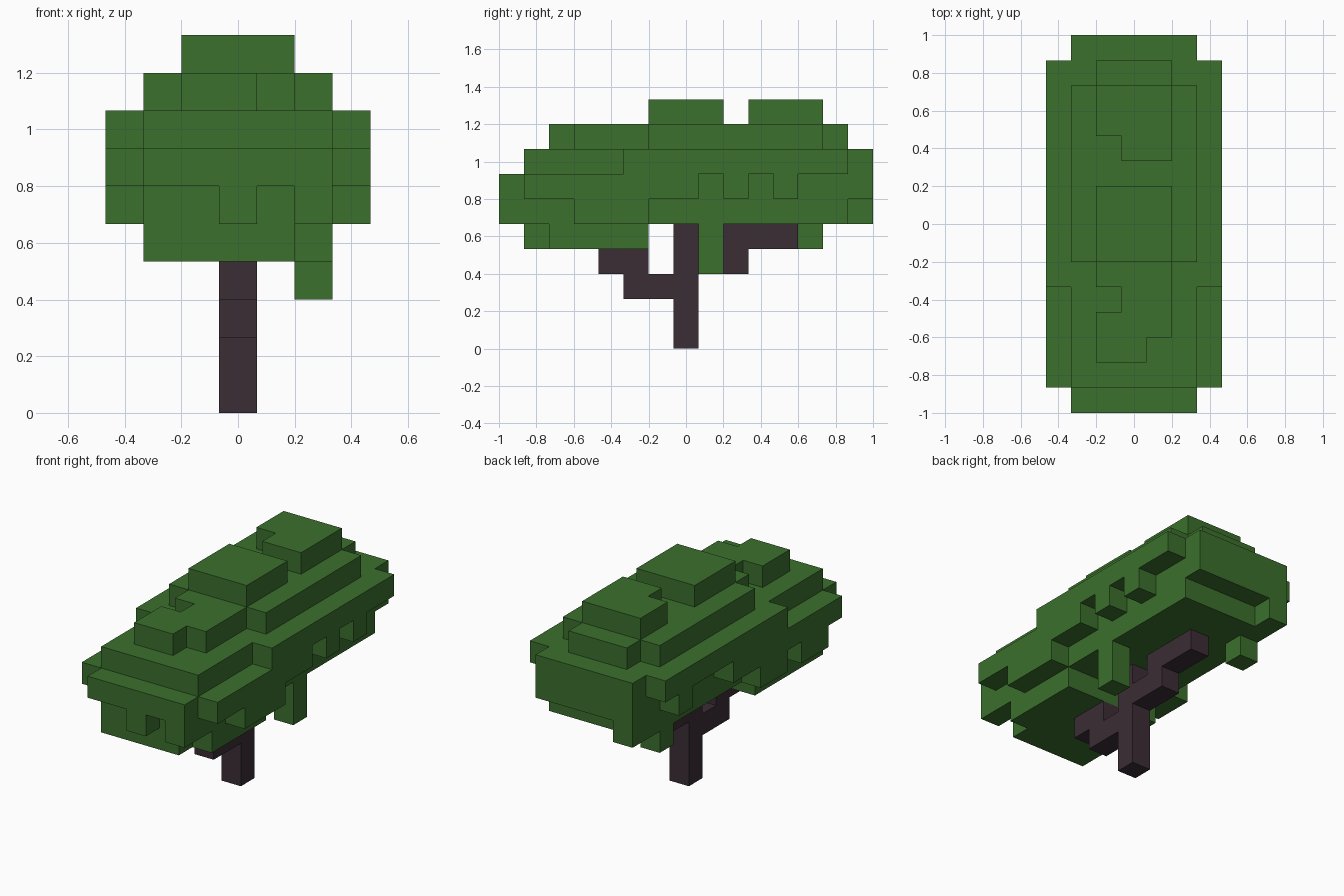
import bpy
import bmesh
from mathutils import Vector

old = bpy.data.objects.get("Cube")
if old:
    bpy.data.objects.remove(old, do_unlink=True)

UNIT = 2 / 15  # edge of one block


def make_material(name, colour):
    mat = bpy.data.materials.new(name)
    mat.use_nodes = True
    mat.diffuse_color = colour
    bsdf = mat.node_tree.nodes["Principled BSDF"]
    bsdf.inputs["Base Color"].default_value = colour
    bsdf.inputs["Roughness"].default_value = 0.9
    return mat


leaf = make_material("leaf green", (0.044, 0.162, 0.026, 1))
bark = make_material("dark bark", (0.044, 0.026, 0.036, 1))


def slab(level, x0, x1, y0, y1):
    """Blocks of one layer, with inclusive ranges."""
    return {(x, y, level) for x in range(x0, x1 + 1) for y in range(y0, y1 + 1)}


# Trunk and the two stepped branches
trunk = {(0, 0, z) for z in range(5)}
front_branch = slab(2, 0, 0, -2, -1) | slab(3, 0, 0, -3, -2)
back_branch = slab(3, 0, 0, 1, 2) | slab(4, 0, 0, 2, 4)

# Hanging foliage under the canopy
hanging_leaves = (
    slab(4, -2, 1, -6, -6) | slab(4, -2, 2, -5, -2)
    | slab(4, 2, 2, 1, 1) | slab(3, 2, 2, 1, 1)
    | slab(4, -2, -2, 5, 5)
)

# Lower layer, ragged at its rim
lower_canopy = (
    slab(5, -2, 2, -6, 6)
    | slab(5, 0, 0, -7, -7) | slab(5, 2, 2, -7, -7)
    | slab(5, -2, -2, 7, 7)
    | slab(5, 3, 3, -4, -2)
    | slab(5, -3, -3, -2, -1) | slab(5, -3, -3, -5, -4)
)

# Widest two layers
middle_canopy = (
    slab(6, -2, 2, -7, 7)
    | slab(6, 3, 3, -6, 0) | slab(6, 3, 3, 2, 2) | slab(6, 3, 3, 4, 4)
    | slab(6, -3, -3, -6, 1) | slab(6, -3, -3, 5, 5)
    | slab(7, -2, 2, -6, 7) | slab(7, -3, 3, -2, 6)
)

# Stepped crown with notched corners
upper_canopy = (
    slab(8, -2, 2, -1, 5) | slab(8, -1, 1, 6, 6)
    | slab(8, -1, 1, -2, -2) | slab(8, 0, 1, -3, -3)
    | slab(8, -1, 1, -4, -4) | slab(8, -1, 0, -5, -5)
)
crown_tops = slab(9, -1, 1, -1, 1) | slab(9, -1, 1, 4, 5) | slab(9, 0, 1, 3, 3)

parts = {
    "trunk": (trunk, bark),
    "front_branch": (front_branch, bark),
    "back_branch": (back_branch, bark),
    "hanging_leaves": (hanging_leaves, leaf),
    "lower_canopy": (lower_canopy, leaf),
    "middle_canopy": (middle_canopy, leaf),
    "upper_canopy": (upper_canopy, leaf),
    "crown_tops": (crown_tops, leaf),
}
filled = set().union(*(cells for cells, _ in parts.values()))


def build_part(name, cells, material):
    """Mesh of the block faces that are not covered by another block."""
    bm = bmesh.new()
    for cell in sorted(cells):
        centre = Vector(cell) + Vector((0, 0, 0.5))
        for axis in range(3):
            for sign in (-1, 1):
                normal = Vector((0, 0, 0))
                normal[axis] = sign
                if tuple(int(c + n) for c, n in zip(cell, normal)) in filled:
                    continue
                u = Vector((0, 0, 0))
                u[(axis + 1) % 3] = 0.5
                v = normal.cross(u)
                middle = centre + normal / 2
                corners = (-u - v, u - v, u + v, v - u)
                bm.faces.new([bm.verts.new((middle + c) * UNIT) for c in corners])
    bmesh.ops.remove_doubles(bm, verts=bm.verts, dist=UNIT / 100)
    mesh = bpy.data.meshes.new(name)
    bm.to_mesh(mesh)
    bm.free()
    mesh.materials.append(material)
    bpy.context.collection.objects.link(bpy.data.objects.new(name, mesh))


for part_name, (part_cells, part_material) in parts.items():
    build_part(part_name, part_cells, part_material)
